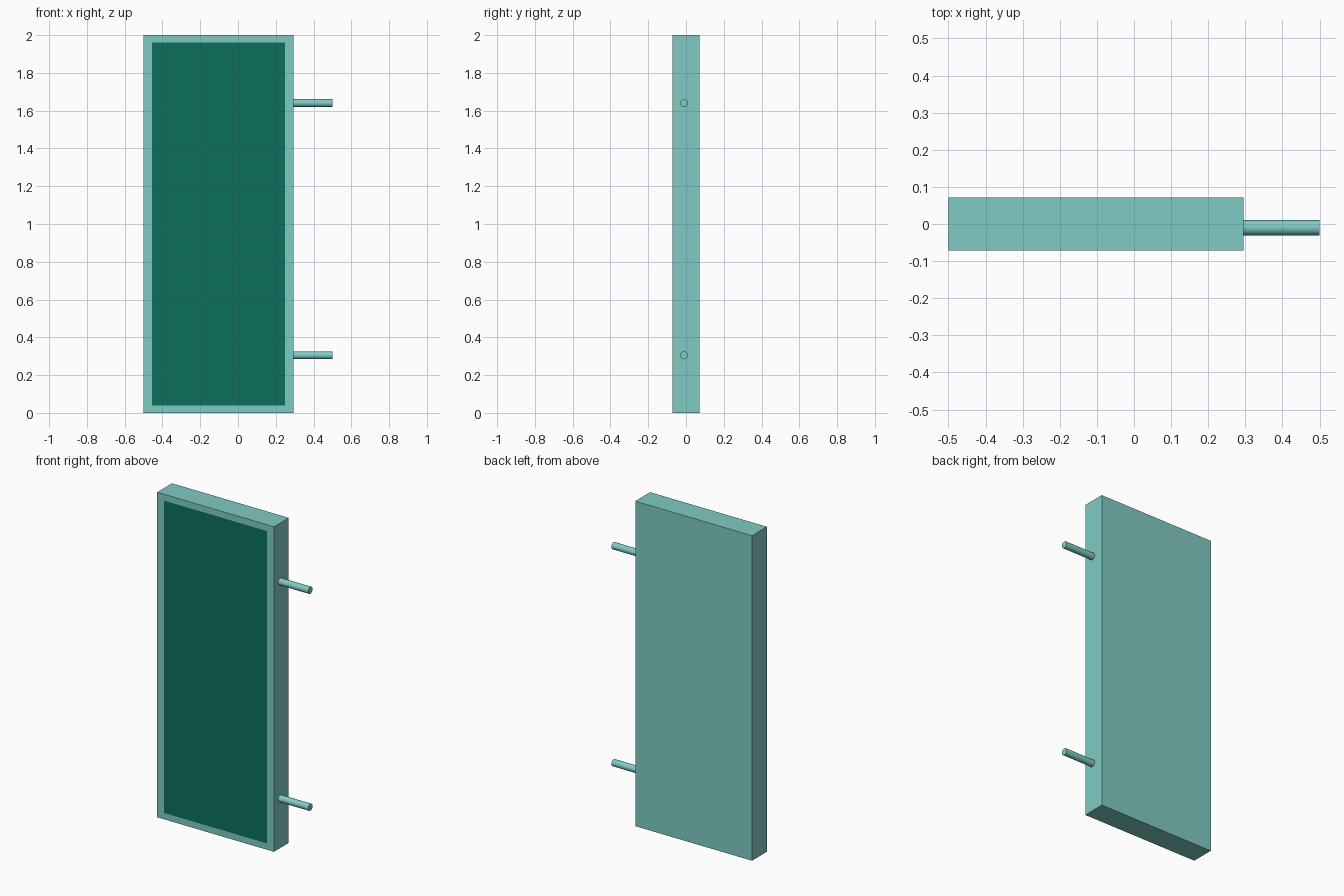
import bpy, bmesh
from math import pi

if "Cube" in bpy.data.objects:
    bpy.data.objects.remove(bpy.data.objects["Cube"])

X0, X1, Y, H = -0.5, 0.295, 0.072, 2.0      # casing extents
MX, MZ, DEPTH = 0.046, 0.039, 0.02          # frame border and panel thickness


def material(name, color):
    mat = bpy.data.materials.new(name)
    mat.diffuse_color = color
    mat.use_nodes = True
    mat.node_tree.nodes["Principled BSDF"].inputs["Base Color"].default_value = mat.diffuse_color
    return mat


def finish(name, bm, mat):
    bmesh.ops.recalc_face_normals(bm, faces=bm.faces)
    mesh = bpy.data.meshes.new(name)
    bm.to_mesh(mesh)
    bm.free()
    mesh.materials.append(mat)
    obj = bpy.data.objects.new(name, mesh)
    bpy.context.collection.objects.link(obj)
    return obj


def box(x0, x1, y0, y1, z0, z1):
    bm = bmesh.new()
    bmesh.ops.create_cube(bm, size=1)
    for v in bm.verts:
        v.co = (x1 if v.co.x > 0 else x0, y1 if v.co.y > 0 else y0, z1 if v.co.z > 0 else z0)
    bm.normal_update()
    return bm


light = material("pale_teal", (0.216, 0.597, 0.552, 1))
dark = material("deep_teal", (0.004, 0.162, 0.112, 1))

# Casing: box whose front is inset and pushed in to seat the panel
bm = box(X0, X1, -Y, Y, 0, H)
front = min(bm.faces, key=lambda f: f.normal.y)
bmesh.ops.inset_individual(bm, faces=[front], thickness=0.03)
cx = (X0 + X1) / 2
for v in front.verts:
    v.co.x = X1 - MX if v.co.x > cx else X0 + MX
    v.co.z = H - MZ if v.co.z > H / 2 else MZ
recess = bmesh.ops.extrude_discrete_faces(bm, faces=[front])["faces"][0]
for v in recess.verts:
    v.co.y += DEPTH
# close the recess walls explicitly if the extrusion left them open
bmesh.ops.remove_doubles(bm, verts=bm.verts, dist=1e-5)
finish("casing", bm, light)

# Front panel, flush with the frame
finish("front_panel", box(X0 + MX, X1 - MX, -Y, -Y + DEPTH, MZ, H - MZ), dark)

# Two pipes leaving the right side, slightly embedded in the casing
for name, z in (("lower_pipe", 0.305), ("upper_pipe", 1.64)):
    bpy.ops.mesh.primitive_cylinder_add(vertices=32, radius=0.021, depth=0.225,
                                        location=(0.3875, -0.01, z), rotation=(0, pi / 2, 0))
    pipe = bpy.context.object
    pipe.name = name
    pipe.data.materials.append(light)
    bpy.ops.object.shade_smooth_by_angle()
